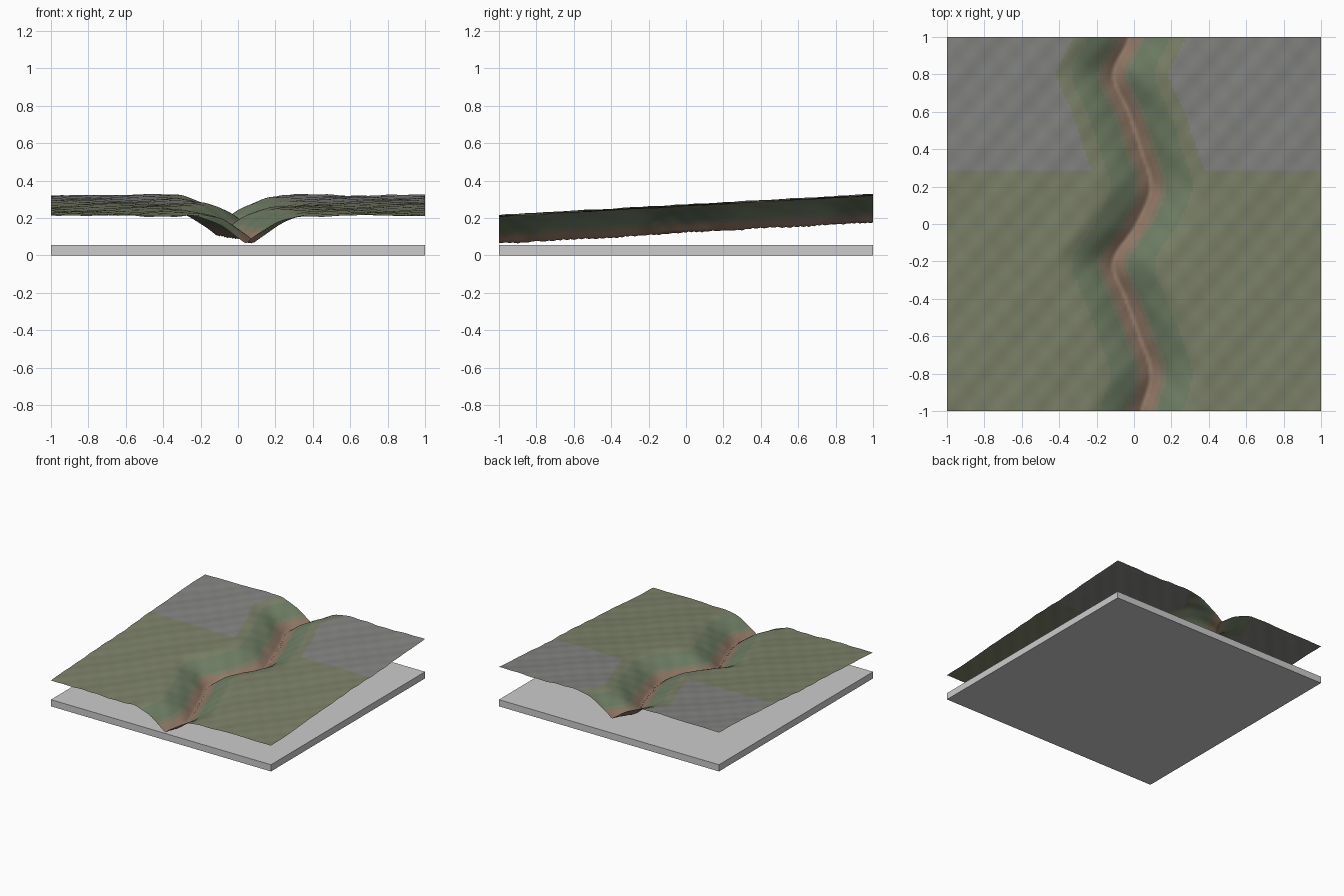
import bpy, bmesh, math

if "Cube" in bpy.data.objects:
    bpy.data.objects.remove(bpy.data.objects["Cube"])

def material(name, rgb):
    m = bpy.data.materials.new(name)
    m.diffuse_color = (*rgb, 1)
    m.use_nodes = True
    m.node_tree.nodes["Principled BSDF"].inputs["Base Color"].default_value = m.diffuse_color
    return m

# Base slab
bpy.ops.mesh.primitive_cube_add(size=1, location=(0, 0, 0.0275))
slab = bpy.context.object
slab.name = "base_slab"
slab.scale = (2, 2, 0.055)

# Meandering valley line: x every 0.2 from y=-1 to y=1, smoothly interpolated
BENDS = [0.04, 0.09, 0.03, -0.045, -0.11, 0.015, 0.09, 0.035, -0.03, -0.11, -0.025]

def channel(y):
    t = (y + 1) / 0.2
    i = min(max(int(t), 0), len(BENDS) - 2)
    f = t - i
    p1, p2 = BENDS[i], BENDS[i + 1]
    p0 = BENDS[i - 1] if i > 0 else 2 * p1 - p2
    p3 = BENDS[i + 2] if i + 2 < len(BENDS) else p2
    return p1 + 0.5 * f * (p2 - p0 + f * (2*p0 - 5*p1 + 4*p2 - p3 + f * (3*p1 - 3*p2 + p3 - p0)))

def ripple(x, y):
    return (0.003 * math.sin(8 * x + 5 * y + 0.5) + 0.002 * math.sin(15 * x - 11 * y)
            + 0.0012 * math.sin(38 * x + 33 * y) + 0.0012 * math.sin(41 * x - 37 * y))

def height(x, y):
    d = min(abs(x - channel(y)) / 0.31, 1)
    return 0.267 + 0.056 * y + ripple(x, y) - 0.15 * (1 - d) ** 1.8

# Terrain sheet: sloping plateau cut by the valley
N = 140
bm = bmesh.new()
bmesh.ops.create_grid(bm, x_segments=N, y_segments=N, size=1)
for v in bm.verts:
    v.co.z = height(v.co.x, v.co.y)
for f in bm.faces:
    f.smooth = True
    c = f.calc_center_median()
    d = abs(c.x - channel(c.y))
    if d < 0.055:
        f.material_index = 0
    elif d < 0.085:
        f.material_index = 1
    elif d < 0.22:
        f.material_index = 2
    elif d < 0.30 or c.y < 0.285:
        f.material_index = 3
    else:
        f.material_index = 4
mesh = bpy.data.meshes.new("terrain")
bm.to_mesh(mesh)
bm.free()
for name, rgb in (("earth", (0.30, 0.20, 0.14)), ("bank", (0.22, 0.21, 0.14)),
                  ("valley_grass", (0.16, 0.21, 0.13)), ("meadow", (0.20, 0.22, 0.14)),
                  ("rock", (0.23, 0.23, 0.22))):
    mesh.materials.append(material(name, rgb))
terrain = bpy.data.objects.new("terrain", mesh)
bpy.context.collection.objects.link(terrain)
